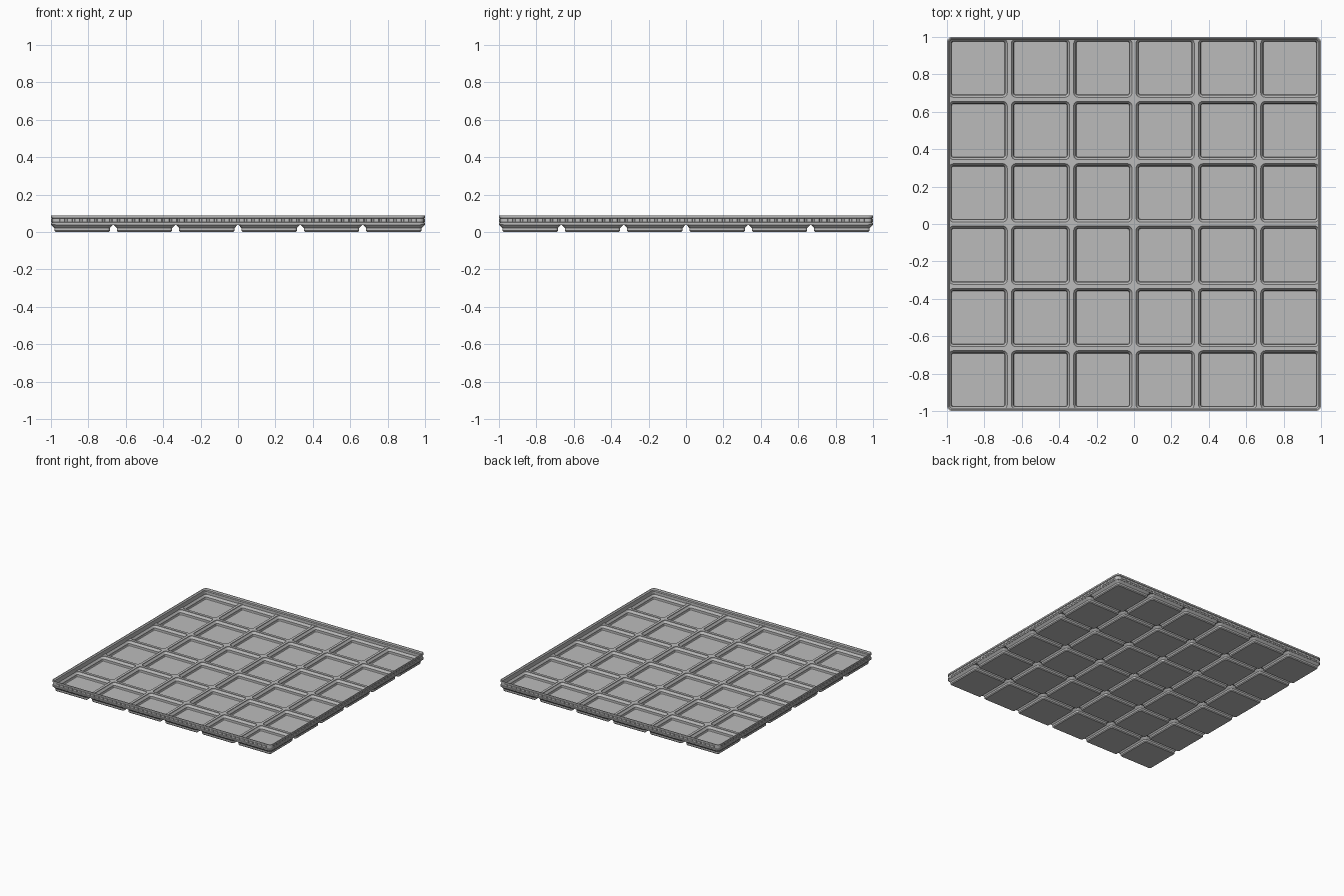
import bpy, bmesh, math
from mathutils import Vector, Matrix

if "Cube" in bpy.data.objects:
    bpy.data.objects.remove(bpy.data.objects["Cube"])

N = 6                # cells per side
PITCH = 2 / N
SEG = 6              # segments per rounded corner

grey = bpy.data.materials.new("plain grey")
grey.diffuse_color = (0.5, 0.5, 0.5, 1)
grey.use_nodes = True
grey.node_tree.nodes["Principled BSDF"].inputs["Base Color"].default_value = grey.diffuse_color


def rounded_square(half, radius):
    """Outline points of a square with rounded corners."""
    pts = []
    for q in range(4):
        mid = math.radians(45 + 90 * q)
        cx = math.copysign(half - radius, math.cos(mid))
        cy = math.copysign(half - radius, math.sin(mid))
        for i in range(SEG + 1):
            a = math.radians(90 * q + 90 * i / SEG)
            pts.append(Vector((cx + radius * math.cos(a), cy + radius * math.sin(a))))
    return pts


def to_cell_edge(p):
    """Push a point outwards onto the cell boundary."""
    return p * (PITCH / 2 / max(abs(p.x), abs(p.y)))


def fit_outline(p, half=0.999, radius=0.03):
    """Keep a plate point inside the rounded outer outline."""
    c = half - radius
    x, y = (max(-half, min(half, v)) for v in p)
    if abs(x) > c and abs(y) > c:
        d = Vector((abs(x) - c, abs(y) - c)).normalized() * radius
        x, y = math.copysign(c + d.x, x), math.copysign(c + d.y, y)
    return Vector((x, y))


def add_ring(bm, pts, z):
    return [bm.verts.new((p.x, p.y, z)) for p in pts]


def skin(bm, rings):
    for a, b in zip(rings, rings[1:]):
        n = len(a)
        for i in range(n):
            j = (i + 1) % n
            bm.faces.new((a[i], a[j], b[j], b[i]))


def finish(bm, name):
    bmesh.ops.recalc_face_normals(bm, faces=bm.faces[:])
    mesh = bpy.data.meshes.new(name)
    bm.to_mesh(mesh)
    bm.free()
    mesh.materials.append(grey)
    obj = bpy.data.objects.new(name, mesh)
    bpy.context.collection.objects.link(obj)
    bpy.ops.object.select_all(action='DESELECT')
    obj.select_set(True)
    bpy.context.view_layer.objects.active = obj
    bpy.ops.object.shade_smooth_by_angle(angle=math.radians(25))
    return obj


# Steps as (half width, corner radius, height)
FOOT = [(0.142, 0.009, 0.0), (0.148, 0.015, 0.0065),
        (0.148, 0.015, 0.021), (0.1647, 0.03, 0.038)]
POCKET = [(0.1415, 0.010, 0.009), (0.1435, 0.012, 0.012),
          (0.1435, 0.012, 0.026), (0.156, 0.025, 0.043), (0.156, 0.025, 0.047)]

# Grid of hollow feet joined by ribs
bm = bmesh.new()
for ix in range(N):
    for iy in range(N):
        centre = Vector(((ix - (N - 1) / 2) * PITCH, (iy - (N - 1) / 2) * PITCH))
        for steps in (FOOT, POCKET):
            rings = [add_ring(bm, [p + centre for p in rounded_square(h, r)], z)
                     for h, r, z in steps]
            h, r, z = steps[-1]
            edge = [fit_outline(to_cell_edge(p) + centre) for p in rounded_square(h, r)]
            rings.append(add_ring(bm, edge, z))
            bm.faces.new(rings[0])
            skin(bm, rings)
bmesh.ops.remove_doubles(bm, verts=bm.verts[:], dist=1e-4)
bmesh.ops.bridge_loops(bm, edges=[e for e in bm.edges if e.is_boundary])
finish(bm, "tray_grid")

# Raised rim with a shallow band around the outside and an inner lip
RIM = [(0.9975, 0.037), (1, 0.040), (1, 0.050), (0.994, 0.052), (0.994, 0.073),
       (1, 0.075), (1, 0.088), (0.993, 0.088), (0.985, 0.080), (0.985, 0.070),
       (0.989, 0.062), (0.989, 0.040)]
bm = bmesh.new()
rings = [add_ring(bm, rounded_square(h, 0.03 - (1 - h)), z) for h, z in RIM]
skin(bm, rings + rings[:1])
finish(bm, "rim")

# Row of small grip blocks in the band on all four sides
bm = bmesh.new()
for side in range(4):
    turn = Matrix.Rotation(side * math.pi / 2, 4, 'Z')
    for i in range(48):
        x = (i - 23.5) * 0.04
        back, front = [], []
        for sx, sz in ((-1, -1), (1, -1), (1, 1), (-1, 1)):
            back.append(bm.verts.new(turn @ Vector((x + sx * 0.016, -0.993, 0.0625 + sz * 0.0105))))
            front.append(bm.verts.new(turn @ Vector((x + sx * 0.012, -0.999, 0.0625 + sz * 0.0085))))
        skin(bm, [back, front])
        bm.faces.new(front)
        bm.faces.new(back[::-1])
finish(bm, "grip_blocks")
